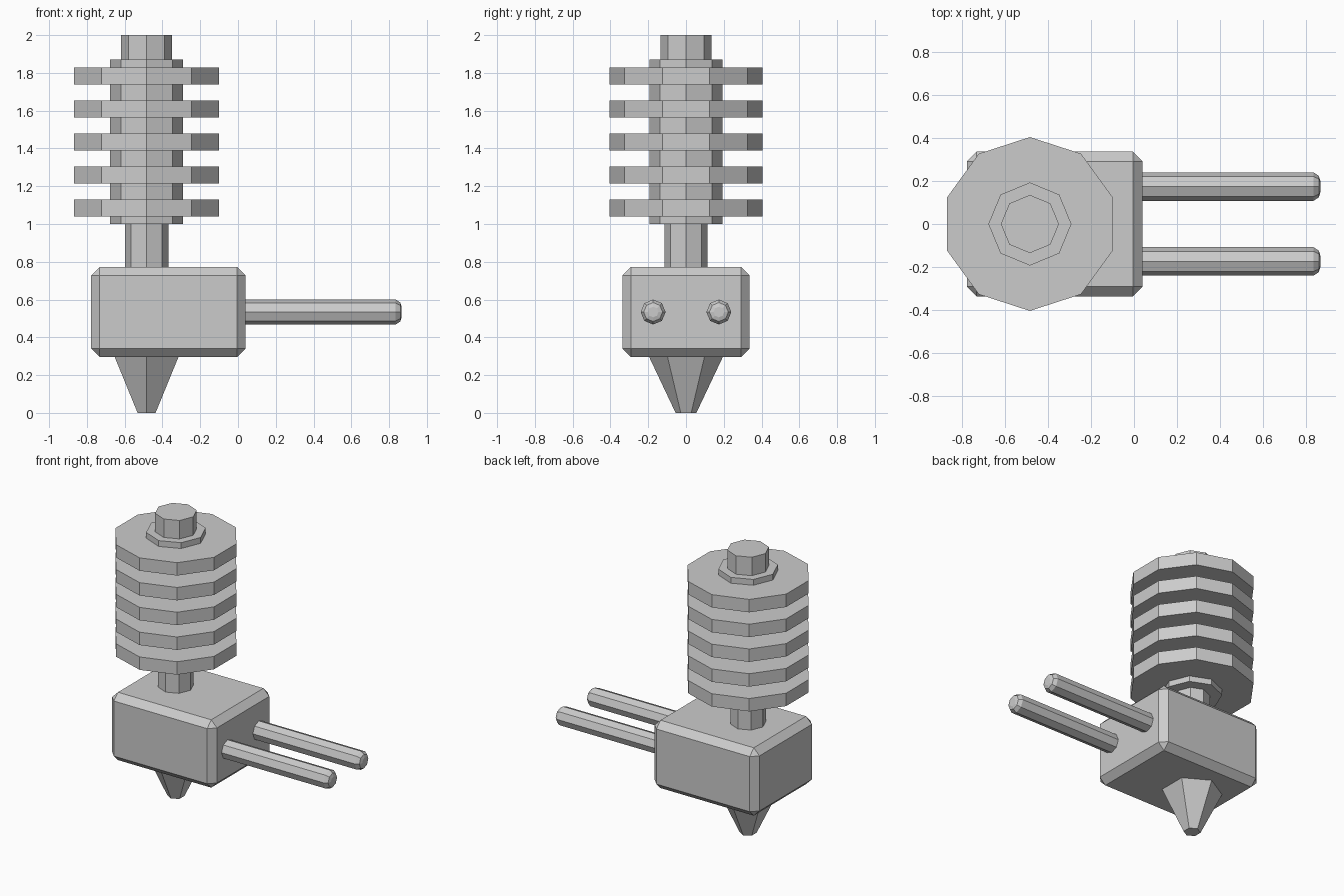
import bpy
import bmesh
from math import pi
from mathutils import Matrix

cube = bpy.data.objects.get("Cube")
if cube:
    bpy.data.objects.remove(cube, do_unlink=True)

grey = bpy.data.materials.new("light_grey")
grey.use_nodes = True
colour = (0.6, 0.6, 0.6, 1)
grey.diffuse_color = colour
grey.node_tree.nodes["Principled BSDF"].inputs["Base Color"].default_value = colour

AXIS_X = -0.484  # shared vertical axis of the heatsink, neck and nozzle


def finish(name, bm):
    bmesh.ops.recalc_face_normals(bm, faces=bm.faces)
    mesh = bpy.data.meshes.new(name)
    bm.to_mesh(mesh)
    bm.free()
    mesh.materials.append(grey)
    obj = bpy.data.objects.new(name, mesh)
    bpy.context.collection.objects.link(obj)
    return obj


def lathe(name, sides, profile, matrix):
    """Faceted solid from (radius, height) rings, first corner on local +y."""
    bm = bmesh.new()
    rings = []
    for radius, height in profile:
        ring = []
        for i in range(sides):
            spin = Matrix.Rotation(2 * pi * i / sides, 4, 'Z')
            ring.append(bm.verts.new(matrix @ spin @ Matrix.Translation((0, radius, height)).translation))
        rings.append(ring)
    for low, high in zip(rings, rings[1:]):
        for i in range(sides):
            j = (i + 1) % sides
            bm.faces.new((low[i], low[j], high[j], high[i]))
    bm.faces.new(rings[0][::-1])
    bm.faces.new(rings[-1])
    return finish(name, bm)


upright = Matrix.Translation((AXIS_X, 0, 0))

# Nozzle, neck, heatsink core and top collar
lathe("nozzle", 6, [(0.055, 0), (0.195, 0.296)], upright)
lathe("neck", 8, [(0.115, 0.77), (0.115, 1.0)], upright)
lathe("heatsink_core", 8, [(0.193, 1.0), (0.193, 1.87)], upright)
lathe("top_collar", 8, [(0.135, 1.87), (0.135, 2.0)], upright)

# Cooling fins
for n in range(5):
    base = 1.04 + n * 0.1745
    lathe(f"cooling_fin_{n + 1}", 10, [(0.404, base), (0.404, base + 0.091)], upright)

# Chamfered heater block
bm = bmesh.new()
bmesh.ops.create_cube(bm, size=1)
bmesh.ops.scale(bm, vec=(0.817, 0.672, 0.478), verts=bm.verts)
bmesh.ops.translate(bm, vec=(-0.3685, 0, 0.534), verts=bm.verts)
bmesh.ops.bevel(bm, geom=bm.edges[:], offset=0.045, segments=1, affect='EDGES')
finish("heater_block", bm)

# Pair of rods with rounded tips
rod_profile = [(0.066, 0.03), (0.066, 0.835), (0.05, 0.859), (0.028, 0.866)]
for side, y in (("front", -0.174), ("back", 0.174)):
    sideways = Matrix.Translation((0, y, 0.534)) @ Matrix.Rotation(pi / 2, 4, 'Y')
    lathe(f"{side}_rod", 8, rod_profile, sideways)
